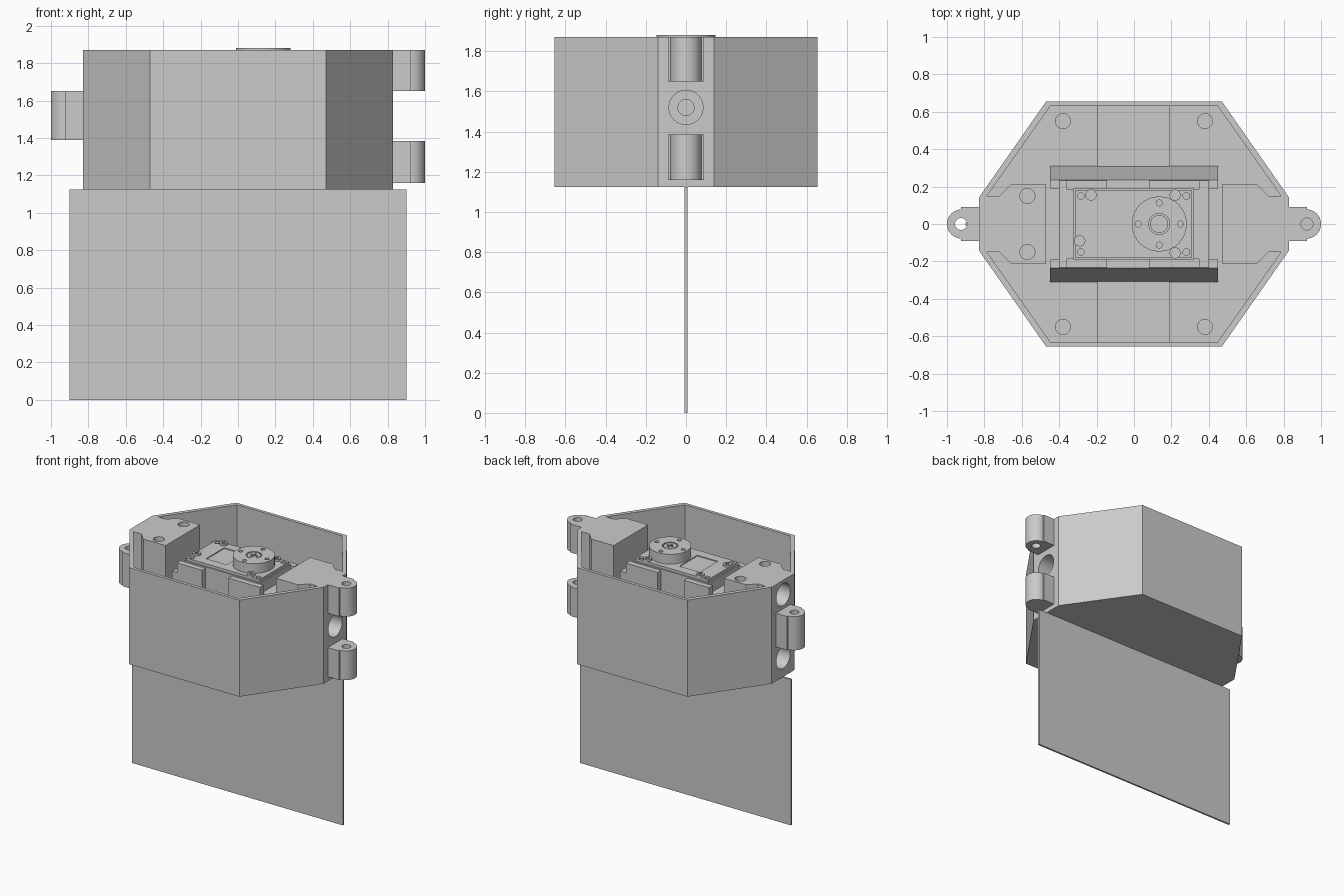
import bpy, bmesh, math
from mathutils import Matrix

if "Cube" in bpy.data.objects:
    bpy.data.objects.remove(bpy.data.objects["Cube"], do_unlink=True)

grey = bpy.data.materials.new("plain_grey")
grey.use_nodes = True
grey.diffuse_color = (0.6, 0.6, 0.6, 1)
grey.node_tree.nodes["Principled BSDF"].inputs["Base Color"].default_value = grey.diffuse_color

BASE, FLOOR, TOP = 1.125, 1.16, 1.87


def finish(name, bm):
    bmesh.ops.recalc_face_normals(bm, faces=bm.faces)
    mesh = bpy.data.meshes.new(name)
    bm.to_mesh(mesh)
    bm.free()
    mesh.materials.append(grey)
    ob = bpy.data.objects.new(name, mesh)
    bpy.context.scene.collection.objects.link(ob)
    return ob


def prism(name, points, z0, z1):
    bm = bmesh.new()
    face = bm.faces.new([bm.verts.new((x, y, z0)) for x, y in points])
    up = bmesh.ops.extrude_face_region(bm, geom=[face])["geom"]
    bmesh.ops.translate(bm, vec=(0, 0, z1 - z0),
                        verts=[v for v in up if isinstance(v, bmesh.types.BMVert)])
    return finish(name, bm)


def box(name, x0, x1, y0, y1, z0, z1):
    return prism(name, [(x0, y0), (x1, y0), (x1, y1), (x0, y1)], z0, z1)


def rod(name, x, y, z, r, length, along_x=False, sides=40):
    """Cylinder centred on a point, upright or lying along x."""
    bm = bmesh.new()
    turn = Matrix.Rotation(math.pi / 2, 4, 'Y') if along_x else Matrix()
    bmesh.ops.create_cone(bm, cap_ends=True, segments=sides, radius1=r, radius2=r,
                          depth=length, matrix=Matrix.Translation((x, y, z)) @ turn)
    return finish(name, bm)


def combine(ob, others, operation='DIFFERENCE'):
    for other in others:
        mod = ob.modifiers.new("cut", 'BOOLEAN')
        mod.operation, mod.solver, mod.object = operation, 'EXACT', other
        bpy.context.view_layer.objects.active = ob
        bpy.ops.object.modifier_apply(modifier=mod.name)
        bpy.data.objects.remove(other, do_unlink=True)
    return ob


def smooth(ob):
    bpy.ops.object.select_all(action='DESELECT')
    ob.select_set(True)
    bpy.context.view_layer.objects.active = ob
    bpy.ops.object.shade_smooth_by_angle(angle=math.radians(30))


def four_way(quarter):
    """Mirror a quarter outline, ordered from the x axis round to the y axis."""
    half = quarter + [(-x, y) for x, y in reversed(quarter)]
    return half + [(-x, -y) for x, y in half]


# Thin panel below the housing
box("lower_panel", -0.9, 0.9, -0.007, 0.007, 0, BASE)

# Six-sided housing; the cavity leaves solid blocks at both ends
housing = prism("housing", four_way([(0.83, 0.14), (0.47, 0.655)]), BASE, TOP)
cavity = four_way([(0.47, 0.21), (0.66, 0.21), (0.72, 0.15), (0.786, 0.15), (0.448, 0.63)])
cuts = [prism("cavity", cavity, FLOOR, TOP + 0.1)]
for x, z in ((0.83, 1.52), (-0.83, 1.76), (-0.83, 1.275)):
    cuts += [rod("bore", x, 0, z, 0.085, 0.3, True), rod("pin_bore", x, 0, z, 0.04, 0.5, True)]
cuts += [rod("block_hole", -0.57, y, TOP, 0.04, 0.2) for y in (-0.15, 0.15)]
cuts += [rod("floor_hole", x, y, FLOOR, 0.04, 0.03) for x in (-0.38, 0.38) for y in (-0.55, 0.55)]
smooth(combine(housing, cuts))

# Hinge knuckles: two on one end, one between them on the other
for name, side, z0, z1, hole_bottom in (
        ("upper_left_knuckle", 1, 1.65, TOP, 1.5),
        ("lower_left_knuckle", 1, FLOOR, 1.385, 1.2),
        ("right_knuckle", -1, 1.39, 1.65, 1.3)):
    knuckle = box(name, *sorted((side * 0.825, side * 0.925)), -0.09, 0.09, z0, z1)
    combine(knuckle, [rod("round", side * 0.922, 0, (z0 + z1) / 2, 0.078, z1 - z0)], 'UNION')
    hole = rod("pin_hole", side * 0.925, 0, (hole_bottom + TOP + 0.1) / 2, 0.032, TOP + 0.1 - hole_bottom)
    smooth(combine(knuckle, [hole]))

# Sloped cradle rails with floor strips beside them
for side, word in ((-1, "front"), (1, "back")):
    bm = bmesh.new()
    section = [(0.31, FLOOR), (0.235, 1.5), (0.19, 1.5), (0.19, FLOOR)]
    face = bm.faces.new([bm.verts.new((-0.45, side * y, z)) for y, z in section])
    out = bmesh.ops.extrude_face_region(bm, geom=[face])["geom"]
    bmesh.ops.translate(bm, vec=(0.9, 0, 0), verts=[v for v in out if isinstance(v, bmesh.types.BMVert)])
    finish(word + "_cradle_rail", bm)
    box(word + "_floor_strip", -0.195, 0.19, *sorted((side * 0.3, side * 0.63)), FLOOR - 0.01, FLOOR + 0.01)

    # Upright clips gripping the motor corners
    for x0, x1, end in ((-0.36, -0.145, "right"), (0.08, 0.35, "left")):
        box(f"{word}_{end}_clip", x0, x1, *sorted((side * 0.185, side * 0.232)), 1.49, 1.775)
for x0, x1, word in ((-0.4, -0.32, "right"), (0.31, 0.4, "left")):
    box(word + "_cradle_end", x0, x1, -0.232, 0.232, FLOOR, 1.7)

# Motor case with a lid, corner holes and a shallow label recess
box("motor_case", -0.325, 0.32, -0.19, 0.19, FLOOR, 1.785)
lid = box("motor_lid", -0.315, 0.31, -0.18, 0.18, 1.78, 1.805)
cuts = [rod("corner_hole", x, y, 1.8, 0.018, 0.03, sides=16) for x in (-0.285, 0.28) for y in (-0.15, 0.15)]
cuts.append(box("label_recess", -0.195, -0.02, -0.11, 0.11, 1.798, 1.85))
smooth(combine(lid, cuts))


def screw(name, x, y, r, top):
    """Round head with a cross slot."""
    head = rod(name, x, y, top - 0.01, r, 0.02, sides=24)
    a, b = r * 0.6, r * 0.15
    cross = four_way([(a, b), (b, b), (b, a)])
    smooth(combine(head, [prism("cross", [(x + u, y + v) for u, v in cross], top - 0.008, top + 0.02)]))


for i, (x, y) in enumerate([(-0.23, 0.155), (0.22, 0.155), (0.22, -0.155), (-0.29, -0.09)]):
    screw(f"lid_screw_{i + 1}", x, y, 0.03, 1.82)

# Round output horn with four holes and a centre screw
HX = 0.135
horn = rod("output_horn", HX, 0, 1.84, 0.147, 0.08, sides=64)
cuts = [rod("horn_hole", HX + 0.113 * math.cos(a), 0.113 * math.sin(a), 1.88, 0.016, 0.1, sides=16)
        for a in (i * math.pi / 2 for i in range(4))]
cuts.append(rod("screw_seat", HX, 0, 1.88, 0.056, 0.03))
smooth(combine(horn, cuts))
screw("horn_screw", HX, 0, 0.048, 1.878)
